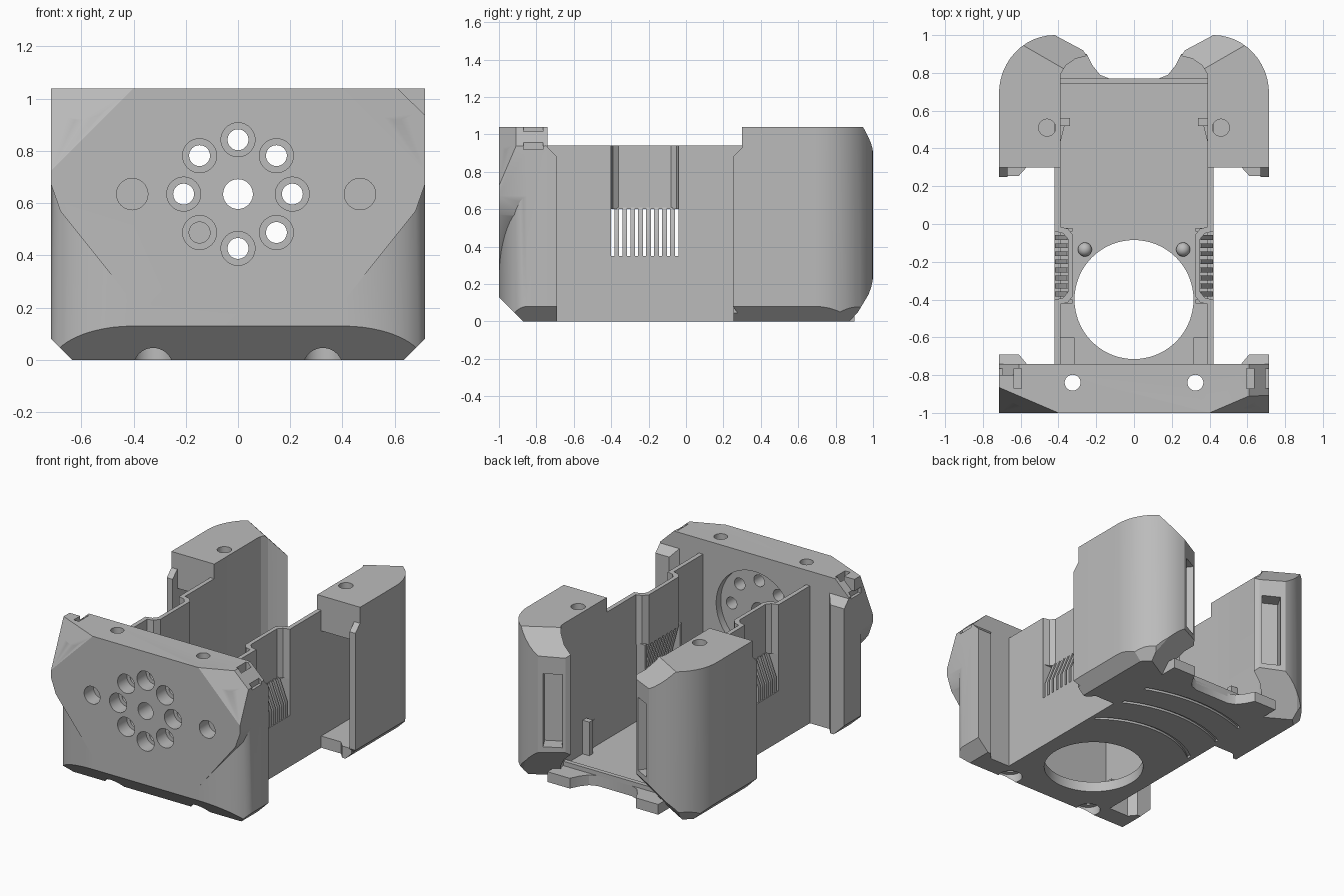
import bpy, bmesh
from math import pi, sin, cos, radians
from mathutils import Vector, Matrix

cube = bpy.data.objects.get("Cube")
if cube:
    bpy.data.objects.remove(cube, do_unlink=True)

grey = bpy.data.materials.new("light_grey")
grey.use_nodes = True
colour = (0.5, 0.5, 0.5, 1)
grey.diffuse_color = colour
grey.node_tree.nodes["Principled BSDF"].inputs["Base Color"].default_value = colour
parts = []


def make(name, bm):
    bmesh.ops.recalc_face_normals(bm, faces=bm.faces)
    mesh = bpy.data.meshes.new(name)
    bm.to_mesh(mesh)
    bm.free()
    mesh.materials.append(grey)
    ob = bpy.data.objects.new(name, mesh)
    bpy.context.collection.objects.link(ob)
    parts.append(ob)
    return ob


def prism(name, pts, lo, hi, axis="z", planes=()):
    """Extrude an outline along an axis, then trim it with (point, outward normal) planes."""
    place = {"z": lambda a, b, h: (a, b, h),
             "y": lambda a, b, h: (a, h, b),
             "x": lambda a, b, h: (h, a, b)}[axis]
    bm = bmesh.new()
    low = [bm.verts.new(place(a, b, lo)) for a, b in pts]
    top = [bm.verts.new(place(a, b, hi)) for a, b in pts]
    bm.faces.new(low)
    bm.faces.new(top)
    n = len(pts)
    for i in range(n):
        j = (i + 1) % n
        bm.faces.new((low[i], low[j], top[j], top[i]))
    for co, no in planes:
        geom = bm.verts[:] + bm.edges[:] + bm.faces[:]
        bmesh.ops.bisect_plane(bm, geom=geom, plane_co=co, plane_no=no, clear_outer=True)
        rim = [e for e in bm.edges if e.is_boundary]
        if rim:
            bmesh.ops.holes_fill(bm, edges=rim, sides=0)
    return make(name, bm)


def box(name, x, y, z):
    x, y = sorted(x), sorted(y)
    return prism(name, [(x[0], y[0]), (x[1], y[0]), (x[1], y[1]), (x[0], y[1])], *z)


def disc(name, a, b, r, lo, hi, axis="z", steps=40):
    pts = [(a + r * cos(2 * pi * i / steps), b + r * sin(2 * pi * i / steps))
           for i in range(steps)]
    return prism(name, pts, lo, hi, axis)


def combine(target, other, op="DIFFERENCE"):
    mod = target.modifiers.new("cut", "BOOLEAN")
    mod.operation, mod.object, mod.solver = op, other, "EXACT"
    bpy.context.view_layer.objects.active = target
    bpy.ops.object.modifier_apply(modifier=mod.name)
    parts.remove(other)
    bpy.data.objects.remove(other, do_unlink=True)


def both(pts):
    """Complete a right-half outline with its mirror image."""
    return pts + [(-a, b) for a, b in reversed(pts)]


def arc(cx, cy, rx, ry, start, end, steps=12):
    angles = [radians(start + (end - start) * i / steps) for i in range(steps + 1)]
    return [(cx + rx * cos(t), cy + ry * sin(t)) for t in angles]


# Front housing: rounded lower body joined to a faceted upper shell
trims = [((0, -0.87, 0), (0, -1, -1))]
for s in (1, -1):
    trims += [((0.4 * s, -1, 1.04), (s, -2.33, 1)),
              ((0.61 * s, 0, 1.04), (s, 0, 1.03)),
              ((0.635 * s, 0, 0), (s, 0, -1))]
front = prism("front_housing",
              both(arc(0.4, -0.85, 0.315, 0.15, -90, 0) + [(0.715, -0.74)]),
              0, 1.04, planes=trims)
shell = prism("upper_shell", both([(0.4, 0.22), (0.68, 0.57), (0.715, 0.67), (0.715, 1.04)]),
              -1, -0.8, "y", trims[:5])
combine(front, shell, "UNION")

# Ring of counterbored holes, centre hole and rear recess
ZC = 0.635
combine(front, disc("recess", 0, ZC, 0.29, -0.79, -0.6, "y", 64))
combine(front, disc("centre_hole", 0, ZC, 0.057, -1.1, -0.6, "y"))
for k in range(8):
    a, b = 0.208 * cos(k * pi / 4), ZC + 0.208 * sin(k * pi / 4)
    combine(front, disc("bore", a, b, 0.065, -1.1, -0.9, "y"))
    combine(front, disc("hole", a, b, 0.04, -1.1, -0.6, "y"))
for x in (-0.405, 0.467):
    combine(front, disc("blind_hole", x, ZC, 0.06, -1.1, -0.9, "y"))

# Vertical screw holes and clip slots
for s in (1, -1):
    combine(front, disc("screw_hole", 0.325 * s, -0.84, 0.042, -0.1, 1.2))
    combine(front, disc("screw_head", 0.325 * s, -0.84, 0.076, -0.1, 0.06))
    combine(front, box("slot", (0.595 * s, 0.635 * s), (-0.87, -0.765), (0.95, 1.2)))
    combine(front, box("slot", (0.695 * s, 0.73 * s), (-0.87, -0.765), (0.92, 0.96)))

# Base plate with a large round opening and a rear lip
base = prism("base_plate", both([(0.42, -0.75), (0.42, 0.9), (0.25, 0.9), (0.22, 0.84),
                                 (0.18, 0.79), (0.13, 0.77)]), 0, 0.07)
combine(base, disc("opening", 0, -0.4, 0.315, -0.1, 0.2, steps=72))
for r in (0.62, 0.85, 1.05):
    groove = disc("groove", 0, -0.4, r + 0.012, -0.1, 0.015, steps=72)
    combine(groove, disc("groove_core", 0, -0.4, r - 0.012, -0.2, 0.2, steps=72))
    combine(base, groove)
box("rear_lip", (-0.39, 0.39), (0.74, 0.77), (0.05, 0.1))

for s, side in ((1, "left"), (-1, "right")):
    def flip(pts):
        return [(a * s, b) for a, b in pts]

    def span(a, b):
        return (a * s, b * s)

    # Rear pillar with chamfered back edge, hollow and window slot
    outline = [(0.39, 0.3), (0.715, 0.3)] + arc(0.42, 0.69, 0.295, 0.31, 0, 90)
    outline += [(0.27, 0.92), (0.25, 0.89), (0.31, 0.875), (0.36, 0.84), (0.385, 0.8), (0.39, 0.77)]
    pillar = prism(side + "_pillar", flip(outline), 0, 1.04, planes=[
        ((0.42 * s, 1, 0.9), (-0.5 * s, 0.866, 0.93)),
        ((0.42 * s, 1, 0.24), (-0.5 * s, 0.866, -0.8)),
        ((0.635 * s, 0, 0), (s, 0, -1)),
        ((0, 0.89, 0), (0, 1, -0.6)),
        ((0.6 * s, 0.857, 0), (0.707 * s, 0.707, -0.74))])
    combine(pillar, box("hollow", span(0.42, 0.67), (0.2, 0.75), (0.08, 0.8)))
    combine(pillar, disc("pillar_hole", 0.46 * s, 0.51, 0.045, 0.7, 1.2))
    window = [(0.30, 0.90), (0.40, 0.955), (0.35, 1.06), (0.23, 1.0)]
    window[0:2] = [(0.345, 0.85), (0.44, 0.9)]
    combine(pillar, prism("window", flip(window), 0.28, 0.78))

    # Mating flanges on the outer edges
    prism(side + "_pillar_flange", [(0.31, 0), (0.25, 0.08), (0.25, 0.88), (0.31, 0.94)],
          *sorted(span(0.67, 0.714)), axis="x", planes=[((0.635 * s, 0, 0), (s, 0, -1))])
    prism(side + "_flange_step", flip([(0.56, 0.31), (0.61, 0.255), (0.68, 0.255), (0.68, 0.31)]),
          0, 0.08, planes=[((0.635 * s, 0, 0), (s, 0, -1))])
    prism(side + "_front_flange", flip([(0.56, -0.75), (0.61, -0.69), (0.715, -0.69), (0.715, -0.75)]),
          0, 0.94, planes=[((0.635 * s, 0, 0), (s, 0, -1)), ((0, -0.69, 0.88), (0, 1, 1))])

    # Side wall with a stepped-in panel
    wall = box(side + "_wall", span(0.39, 0.42), (-0.75, 0.31), (0, 0.94))
    combine(wall, box("wall_gap", span(0.3, 0.5), (-0.4, -0.04), (0.35, 1.1)))
    panel = [(0.42, -0.402), (0.375, -0.39), (0.35, -0.36), (0.35, -0.08), (0.375, -0.05),
             (0.42, -0.038), (0.39, -0.015), (0.35, -0.025), (0.322, -0.06), (0.322, -0.38),
             (0.35, -0.415), (0.39, -0.425)]
    prism(side + "_inset_panel", flip(panel), 0.6, 0.94)
    for y in (-0.42, -0.04):
        box(side + "_vent_jamb", span(0.325, 0.419), (y, y + 0.02), (0.35, 0.61))

    # Slanted vent ribs
    for i in range(8):
        y = -0.383 + i * 0.0425
        rib = [(0.322, 0.61), (0.355, 0.61), (0.418, 0.45), (0.418, 0.35), (0.392, 0.35)]
        prism(side + "_vent_rib", flip(rib), y, y + 0.026, "y")

    # Interior bracket, support block and locating peg
    box(side + "_bracket", span(0.34, 0.395), (0.52, 0.56), (0.05, 0.3))
    prism(side + "_bracket_web", flip([(0.365, 0.53), (0.395, 0.53), (0.395, 0.41)]), 0.05, 0.26)
    box(side + "_support_block", span(0.315, 0.395), (-0.75, -0.6), (0.05, 0.12))
    peg = bmesh.new()
    bmesh.ops.create_uvsphere(peg, u_segments=24, v_segments=12, radius=0.037,
                              matrix=Matrix.Translation(Vector((0.26 * s, -0.135, 0.08))))
    make(side + "_peg", peg)

# Smooth the rounded surfaces and keep the facets crisp
bpy.ops.object.select_all(action="DESELECT")
for ob in parts:
    ob.select_set(True)
bpy.context.view_layer.objects.active = front
bpy.ops.object.shade_smooth_by_angle(angle=radians(22))
